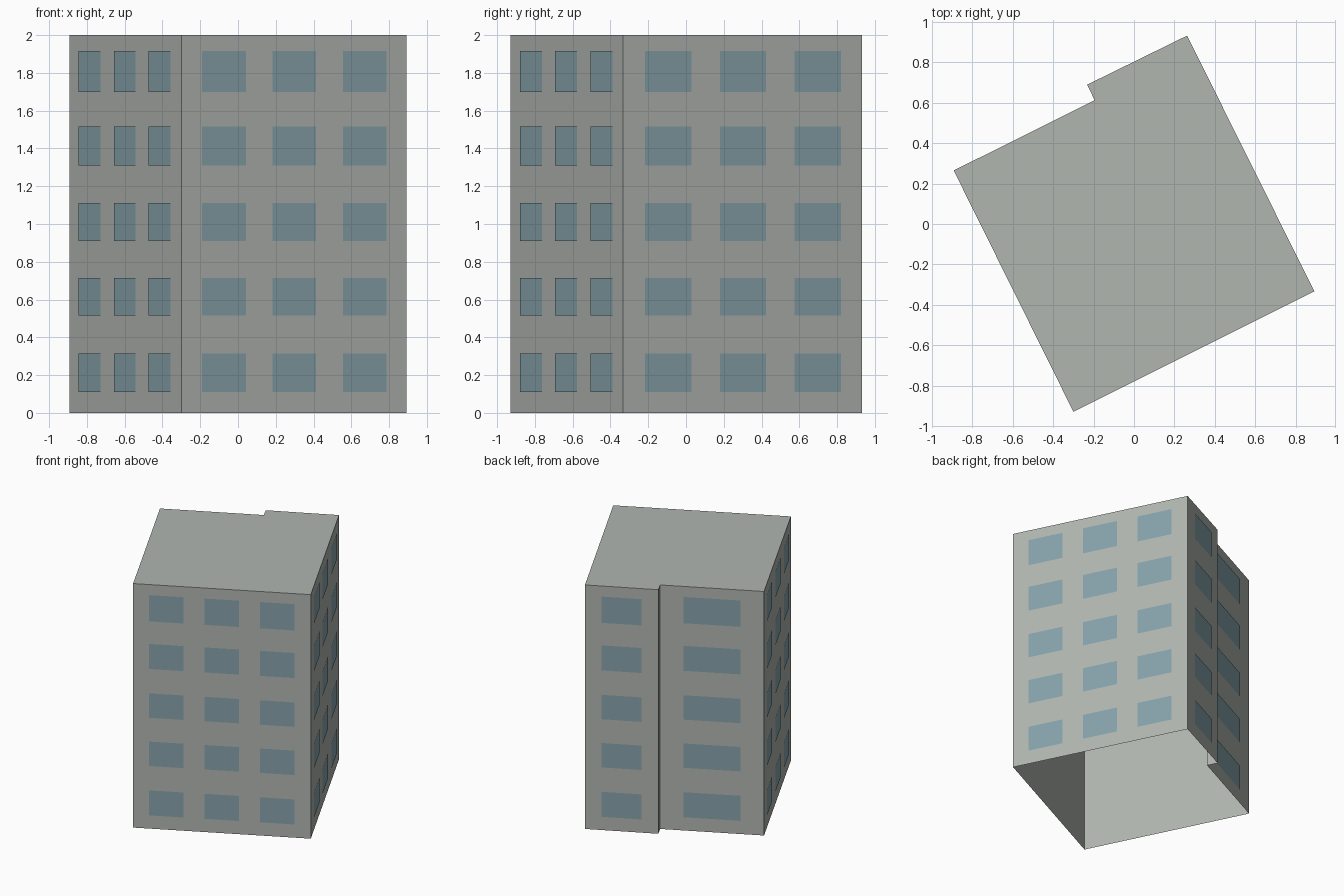
import bpy
import bmesh
from mathutils import Vector

cube = bpy.data.objects.get("Cube")
if cube:
    bpy.data.objects.remove(cube, do_unlink=True)

HEIGHT = 2.0
PLATE_GAP = 0.004


def make_material(name, colour):
    mat = bpy.data.materials.new(name)
    mat.use_nodes = True
    mat.diffuse_color = colour
    mat.node_tree.nodes["Principled BSDF"].inputs["Base Color"].default_value = colour
    return mat


def make_object(name, bm, mat):
    mesh = bpy.data.meshes.new(name)
    bm.to_mesh(mesh)
    bm.free()
    mesh.materials.append(mat)
    obj = bpy.data.objects.new(name, mesh)
    bpy.context.collection.objects.link(obj)
    return obj


concrete = make_material("pale grey concrete", (0.44, 0.465, 0.435, 1))
glass = make_material("blue grey glass", (0.24, 0.365, 0.41, 1))

# Footprint, counterclockwise from the front corner, with a step at the back
front = Vector((-0.30, -0.93))
left = Vector((0.893, -0.333))
back = Vector((0.263, 0.933))
step_out = Vector((-0.232, 0.69))
step_in = Vector((-0.195, 0.613))
right = Vector((-0.893, 0.265))
footprint = [front, left, back, step_out, step_in, right]

# Building shell: walls and flat roof, open underneath
bm = bmesh.new()
base = [bm.verts.new((p.x, p.y, 0)) for p in footprint]
top = [bm.verts.new((p.x, p.y, HEIGHT)) for p in footprint]
for i in range(len(base)):
    j = (i + 1) % len(base)
    bm.faces.new((base[i], base[j], top[j], top[i]))
bm.faces.new(top)
make_object("building_shell", bm, concrete)

# Window rows (bottom, top) and spans along each wall
floors = [(0.11, 0.315), (0.515, 0.715), (0.91, 1.11), (1.31, 1.515), (1.70, 1.915)]
three_bays = [(0.09, 0.285), (0.403, 0.597), (0.715, 0.91)]
one_bay = [(0.225, 0.775)]


def add_windows(name, start, end, bays):
    along = end - start
    outward = Vector((along.y, -along.x)).normalized() * PLATE_GAP
    bm = bmesh.new()
    for low, high in floors:
        for a, b in bays:
            p = start + along * a + outward
            q = start + along * b + outward
            corners = [(p, low), (q, low), (q, high), (p, high)]
            bm.faces.new([bm.verts.new((c.x, c.y, z)) for c, z in corners])
    make_object(name, bm, glass)


add_windows("front_windows", front, left, three_bays)
add_windows("left_windows", left, back, three_bays)
add_windows("right_windows", right, front, three_bays)
add_windows("back_bay_windows", back, step_out, one_bay)
add_windows("back_wide_windows", step_in, right, one_bay)
